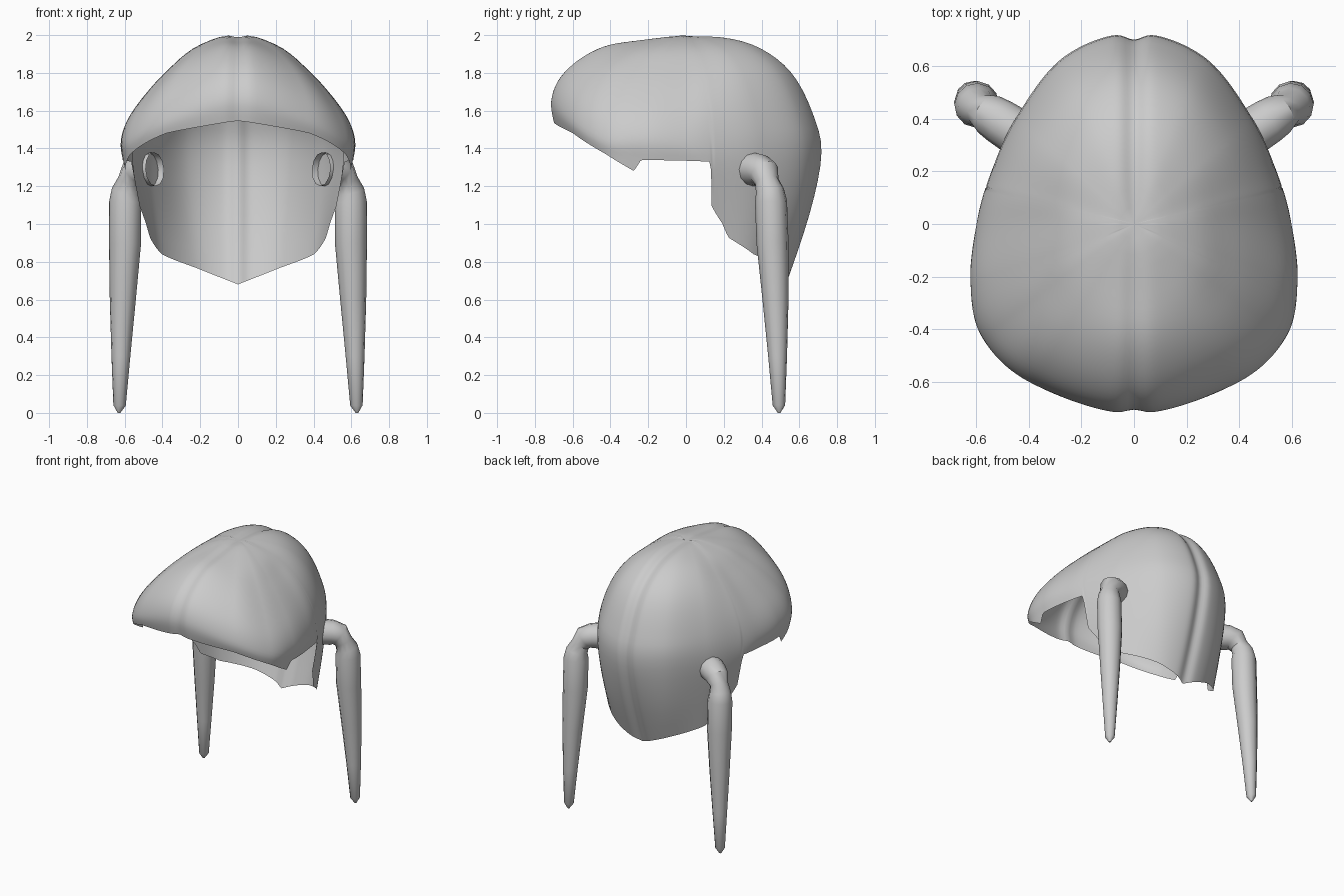
import bpy, bmesh, math
from mathutils import Vector

if "Cube" in bpy.data.objects:
    bpy.data.objects.remove(bpy.data.objects["Cube"])

# Outline points seen from above (front to back, +x half)
OUTLINE = [(0, -.72), (.385, -.605), (.575, -.43), (.62, -.22), (.597, 0),
           (.552, .17), (.45, .4), (.265, .635), (0, .725)]
# Radius fractions shared by the meridians, with the lower ones varying
UPPER = [0, .35, .6, .8, .94, 1]
LOWER = [(.98, .93), (.98, .93), (.985, .95), (.98, .95), (.98, .95),
         (.96, .88), (.96, .88), (.93, .76), (.91, .70)]
# Heights along each meridian below the crown
HEIGHTS = [
    (1.98, 1.95, 1.875, 1.775, 1.66, 1.54, 1.44),
    (1.96, 1.89, 1.79, 1.67, 1.55, 1.46, 1.36),
    (1.945, 1.83, 1.70, 1.57, 1.45, 1.36, 1.24),
    (1.94, 1.815, 1.68, 1.555, 1.44, 1.33, 1.22),
    (1.945, 1.825, 1.69, 1.55, 1.42, 1.30, 1.18),
    (1.95, 1.85, 1.72, 1.56, 1.38, 1.18, .95),
    (1.965, 1.89, 1.76, 1.575, 1.38, 1.10, .78),
    (1.98, 1.91, 1.78, 1.58, 1.38, 1.05, .66),
    (1.985, 1.915, 1.785, 1.58, 1.37, 1.05, .60)]
# Height of the lower hem against the outline index
HEM = [(0, 1.55), (1, 1.48), (2, 1.37), (2.7, 1.28), (2.9, 1.34), (4, 1.335),
       (4.8, 1.33), (4.86, 1.1), (5.2, 1.0), (5.35, .93), (6, .84), (7, .765), (8, .68)]


def catmull(a, b, c, d, t):
    return (b * 2 + (c - a) * t + (a * 2 - b * 5 + c * 4 - d) * t * t
            + (b * 3 - a - c * 3 + d) * t ** 3) * .5


def flip(p):
    return Vector((-p.x, p.y, p.z))


def finish(bm, name, angle):
    bmesh.ops.recalc_face_normals(bm, faces=bm.faces[:])
    me = bpy.data.meshes.new(name)
    bm.to_mesh(me)
    bm.free()
    ob = bpy.data.objects.new(name, me)
    bpy.context.collection.objects.link(ob)
    bpy.ops.object.select_all(action='DESELECT')
    ob.select_set(True)
    bpy.context.view_layer.objects.active = ob
    bpy.ops.object.shade_smooth_by_angle(angle=math.radians(angle))
    return ob


def mirror(ob):
    m = ob.modifiers.new("mirror", 'MIRROR')
    m.merge_threshold = .002


# Control net of the cap
net = []
for (x, y), low, hs in zip(OUTLINE, LOWER, HEIGHTS):
    net.append([Vector((x * f, y * f, z))
                for f, z in zip(UPPER + list(low), (2.005,) + hs)])


def meridian(s):
    i = min(int(s), 7)
    t = s - i
    rows = [net[i], net[i + 1]]
    before = net[i - 1] if i else [flip(p) for p in net[1]]
    after = net[i + 2] if i < 7 else [flip(p) for p in net[7]]
    return [catmull(a, b, c, d, t) for a, b, c, d in zip(before, *rows, after)]


def along(pts, u):
    i = min(int(u), len(pts) - 2)
    before = pts[i - 1] if i else Vector((-pts[1].x, -pts[1].y, pts[1].z))
    after = pts[i + 2] if i + 2 < len(pts) else pts[-1] * 2 - pts[-2]
    return catmull(before, pts[i], pts[i + 1], after, u - i)


def hem(s):
    for (a, za), (b, zb) in zip(HEM, HEM[1:]):
        if s <= b:
            return za + (zb - za) * (s - a) / (b - a)
    return HEM[-1][1]


# Hair cap: open shell with a shallow parting groove on the centre line
SEG, ROWS = 16, 26
bm = bmesh.new()
grid = []
for k in range(8 * SEG + 1):
    s = k / SEG
    pts = meridian(s)
    lo, hi, goal = 3.0, 7.0, hem(s)
    for _ in range(25):
        mid = (lo + hi) / 2
        if along(pts, mid).z > goal:
            lo = mid
        else:
            hi = mid
    column = []
    for j in range(ROWS + 1):
        p = along(pts, lo * j / ROWS)
        depth = .035 * math.exp(-(p.x / .042) ** 2)
        if p.y < 0:
            depth *= .65
        p.y *= 1 - depth
        if p.z > 1.4:
            p.z -= (p.z - 1.4) * depth
        if k in (0, 8 * SEG):
            p.x = 0
        column.append(bm.verts.new(p))
    grid.append(column)
for a, b in zip(grid, grid[1:]):
    for j in range(ROWS):
        bm.faces.new((a[j], a[j + 1], b[j + 1], b[j]))
bmesh.ops.remove_doubles(bm, verts=[c[0] for c in grid], dist=.02)
mirror(finish(bm, "hair_cap", 60))

# Hanging side locks: open stub through the cap, knob, neck, then a long taper
LOCK = [((.44, .345, 1.29), .09), ((.51, .39, 1.285), .086),
        ((.55, .415, 1.27), .08), ((.575, .428, 1.225), .063),
        ((.594, .444, 1.175), .075), ((.597, .45, 1.12), .085),
        ((.598, .458, .9), .085), ((.61, .474, .6), .069),
        ((.62, .485, .3), .05), ((.627, .492, .04), .033), ((.63, .493, .0), .007)]
SIDES = 12
bm = bmesh.new()
rings = []
path = [Vector(p) for p, r in LOCK]
side = (path[1] - path[0]).cross(Vector((0, 0, 1))).normalized()
for i, (p, r) in enumerate(LOCK):
    tan = (path[min(i + 1, len(path) - 1)] - path[max(i - 1, 0)]).normalized()
    side = (side - tan * side.dot(tan)).normalized()
    up = tan.cross(side)
    rings.append([bm.verts.new(path[i] + (side * math.cos(a) + up * math.sin(a)) * r)
                  for a in (2 * math.pi * n / SIDES for n in range(SIDES))])
for a, b in zip(rings, rings[1:]):
    for n in range(SIDES):
        m = (n + 1) % SIDES
        bm.faces.new((a[n], a[m], b[m], b[n]))
bm.faces.new(rings[-1])
mirror(finish(bm, "side_lock", 40))
